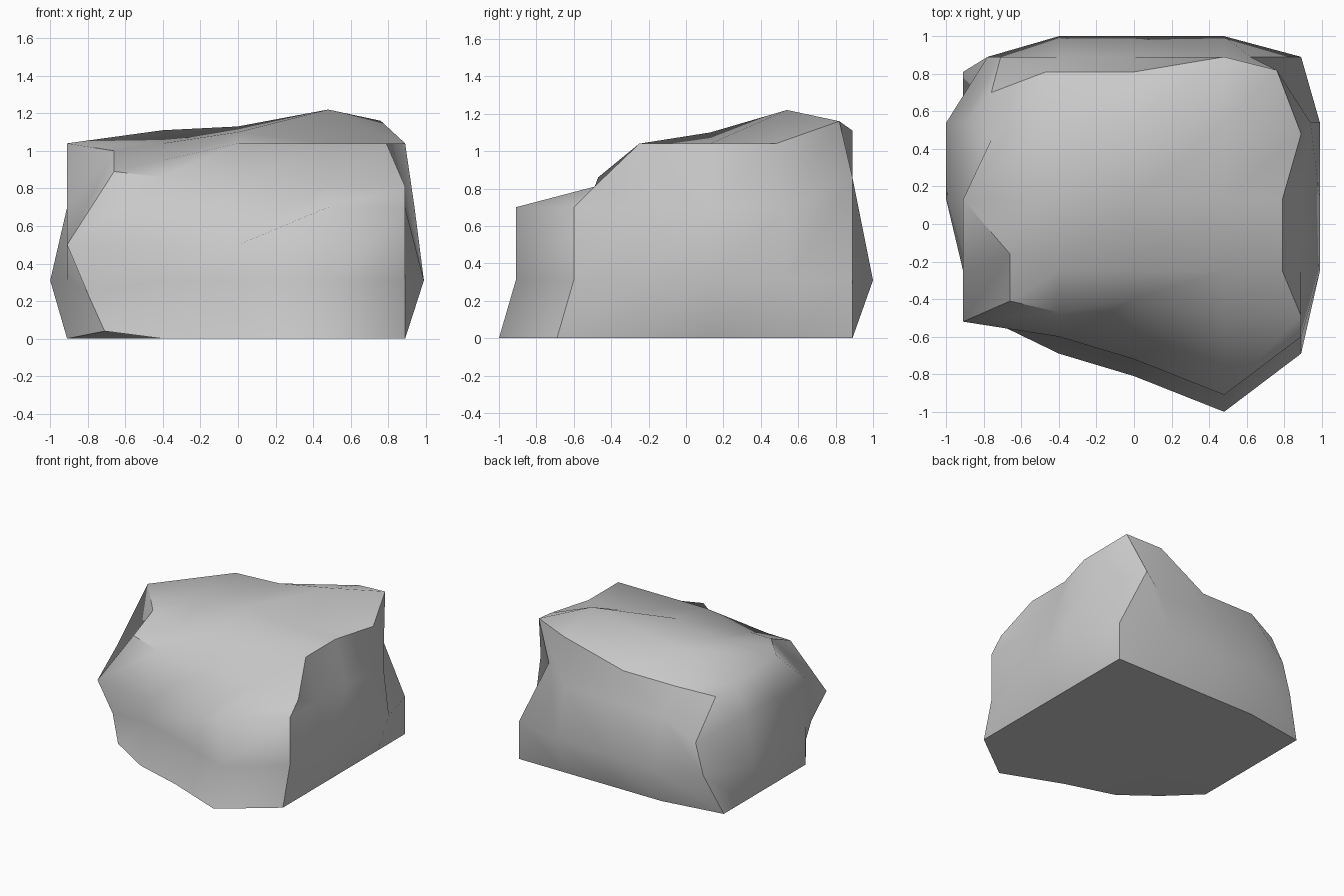
import bpy
import bmesh

cube = bpy.data.objects.get("Cube")
if cube:
    bpy.data.objects.remove(cube, do_unlink=True)

# Lattice lines of the boulder block
COLUMNS = [-.91, -.4, 0, .48, .89]
ROWS = [-.6, -.25, .13, .54, .89]
LEVELS = [0, .31, .7]
LAST = 4
TOP = len(LEVELS)

# Front face depth and crease height for each column
FRONT_DEPTH = [-.52, -.6, -.72, -.91, -.6]
FRONT_CREASE = [.5, .5, .5, .7, .7]

# Heights of the uneven top, one line per row from front to back
TOP_HEIGHT = [
    [.89, .86, .81, .81, .81],
    [1, .95, 1.04, 1.04, 1.04],
    [1.04, 1.04, 1.1, 1.04, 1.04],
    [.89, 1.11, 1.13, 1.22, 1.04],
    [.88, .93, .93, 1.11, 1.16],
]
# Rim of the top, as x and y per side
TOP_FRONT = [(-.66, -.41), (-.4, -.47), (0, -.4), (.48, -.49), (.89, -.49)]
TOP_BACK = [(-.76, .7), (-.47, .81), (0, .81), (.48, .89), (.76, .82)]
TOP_LEFT_END = [(-.66, -.16), (-.91, .13), (-.76, .45)]
TOP_RIGHT_END = [(.79, -.25), (.79, .13), (.89, .48)]


def top_point(i, j):
    """Position on the uneven top."""
    x, y = COLUMNS[i], ROWS[j]
    if j == 0:
        x, y = TOP_FRONT[i]
    elif j == LAST:
        x, y = TOP_BACK[i]
    elif i == 0:
        x, y = TOP_LEFT_END[j - 1]
    elif i == LAST:
        x, y = TOP_RIGHT_END[j - 1]
    return x, y, TOP_HEIGHT[j][i]


def wall_point(i, j, level):
    """Position on the walls, which bulge at the lower level."""
    x, y, z = COLUMNS[i], ROWS[j], LEVELS[level]
    bulging = level == 1
    if j == 0:
        y = FRONT_DEPTH[i]
        if level == 0:
            y -= .09
        if level == 2:
            z = FRONT_CREASE[i]
    elif j == LAST and 0 < i < LAST and bulging:
        y += .11
    elif i == 0 and j > 1 and bulging:
        x -= .09
    elif i == LAST and j < LAST and bulging:
        x += .1
    elif i == LAST and j == 3 and level == 2:
        x += .05
    return x, y, z


# Corners that are chipped away from the regular block
CHIPPED = {
    (0, 0, 0): (-.71, -.54, .04),
    (0, 0, 1): (-.8, -.48, .24),
    (0, LAST, 0): (-.91, .81, 0),
    (0, LAST, 1): (-.78, .89, .31),
    (0, LAST, 2): (-.71, .89, .56),
    (LAST, LAST, 2): (.62, .89, .86),
}

bm = bmesh.new()
points = {}


def vert(i, j, level):
    key = (i, j, level)
    if key not in points:
        if level == TOP:
            place = top_point(i, j)
        else:
            place = CHIPPED.get(key) or wall_point(i, j, level)
        points[key] = bm.verts.new(place)
    return points[key]


def quad(*keys):
    face = bm.faces.new([vert(*key) for key in keys])
    face.smooth = True


def crisp(start, end):
    """Keep the edge between two lattice points sharp."""
    bm.edges.get((points[start], points[end])).smooth = False


# Walls
for n in range(LAST):
    for k in range(TOP):
        quad((n, 0, k), (n + 1, 0, k), (n + 1, 0, k + 1), (n, 0, k + 1))
        quad((n, LAST, k), (n, LAST, k + 1), (n + 1, LAST, k + 1), (n + 1, LAST, k))
        quad((0, n, k), (0, n, k + 1), (0, n + 1, k + 1), (0, n + 1, k))
        quad((LAST, n, k), (LAST, n + 1, k), (LAST, n + 1, k + 1), (LAST, n, k + 1))

# Top and flat underside
for i in range(LAST):
    for j in range(LAST):
        quad((i, j, TOP), (i + 1, j, TOP), (i + 1, j + 1, TOP), (i, j + 1, TOP))
        quad((i, j, 0), (i, j + 1, 0), (i + 1, j + 1, 0), (i + 1, j, 0))

# Crisp upright corners
for i in (0, LAST):
    for j in (0, LAST):
        for k in range(TOP):
            crisp((i, j, k), (i, j, k + 1))

# Crisp base outline and top rim, with the rim worn smooth in places
for n in range(LAST):
    for side in (0, LAST):
        crisp((n, side, 0), (n + 1, side, 0))
        crisp((side, n, 0), (side, n + 1, 0))
    crisp((n, LAST, TOP), (n + 1, LAST, TOP))
    crisp((LAST, n, TOP), (LAST, n + 1, TOP))
crisp((0, 0, TOP), (1, 0, TOP))
for j in range(2):
    crisp((0, j, TOP), (0, j + 1, TOP))

bmesh.ops.recalc_face_normals(bm, faces=bm.faces)
mesh = bpy.data.meshes.new("boulder")
bm.to_mesh(mesh)
bm.free()
boulder = bpy.data.objects.new("boulder", mesh)
bpy.context.collection.objects.link(boulder)

# Plain stone colour
stone = bpy.data.materials.new("grey stone")
stone.use_nodes = True
grey = (.58, .58, .58, 1)
stone.diffuse_color = grey
stone.node_tree.nodes["Principled BSDF"].inputs["Base Color"].default_value = grey
mesh.materials.append(stone)
